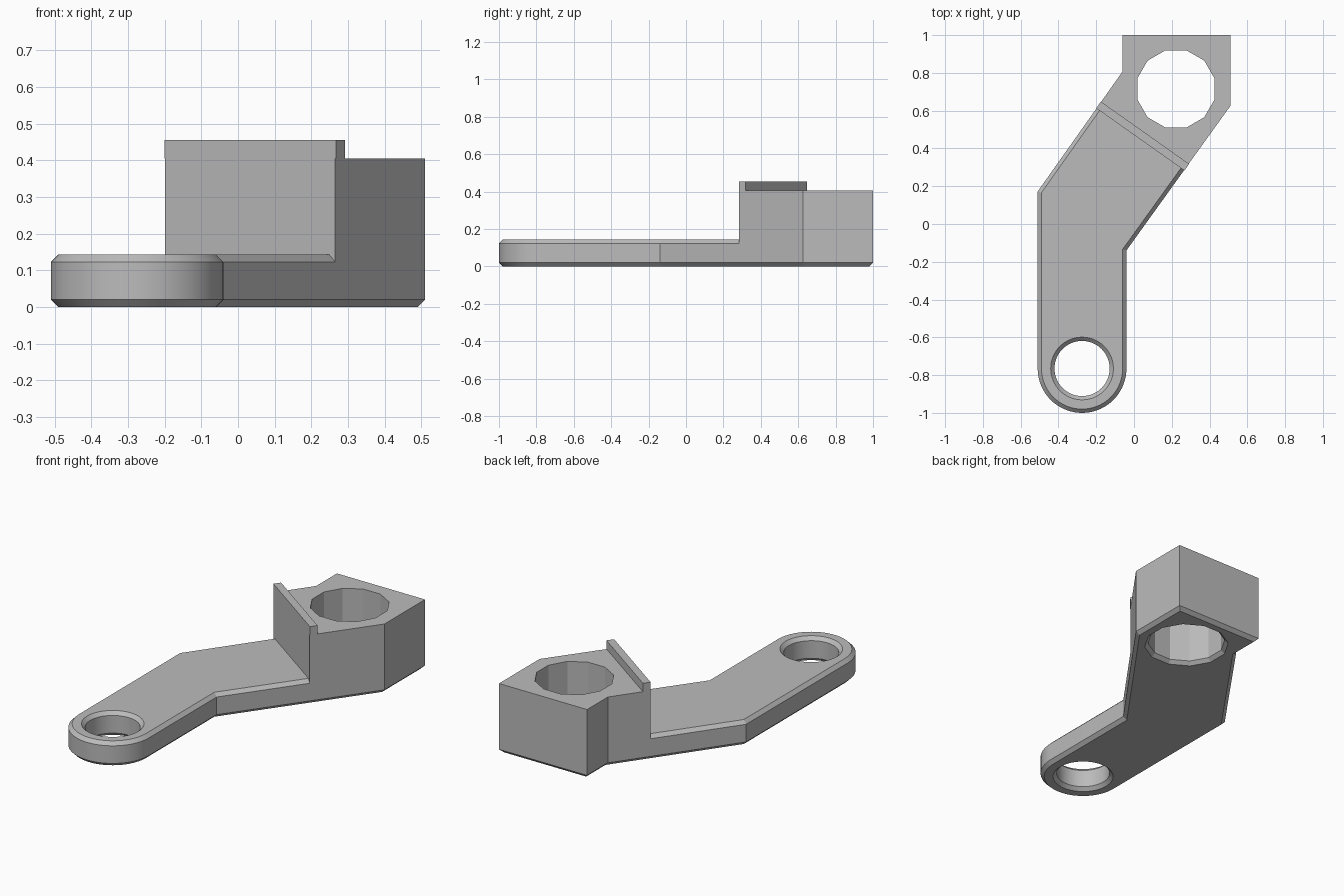
import bpy, bmesh, math
from mathutils import Vector

if "Cube" in bpy.data.objects:
    bpy.data.objects.remove(bpy.data.objects["Cube"], do_unlink=True)

CHAMFER = 0.02
ARM_TOP, BLOCK_TOP, LIP_TOP = 0.143, 0.405, 0.455
EYE = Vector((-0.275, -0.765, 0))       # centre of the small round hole
SOCKET = Vector((0.222, 0.715, 0))      # centre of the twelve-sided hole
WALL_A, WALL_B = Vector((-0.2, 0.613, 0)), Vector((0.267, 0.283, 0))
WALL_NORMAL = Vector((WALL_A.y - WALL_B.y, WALL_B.x - WALL_A.x, 0)).normalized()

grey = bpy.data.materials.new("plain grey")
grey.use_nodes = True
grey.diffuse_color = (0.5, 0.5, 0.5, 1)
grey.node_tree.nodes["Principled BSDF"].inputs["Base Color"].default_value = (0.5, 0.5, 0.5, 1)


def finish(bm, name):
    bmesh.ops.recalc_face_normals(bm, faces=bm.faces)
    mesh = bpy.data.meshes.new(name)
    bm.to_mesh(mesh)
    bm.free()
    mesh.materials.append(grey)
    ob = bpy.data.objects.new(name, mesh)
    bpy.context.collection.objects.link(ob)
    return ob


def prism(outline, bottom, top, chamfer_levels=()):
    """Extrude a plan outline and chamfer its rims at the given heights."""
    bm = bmesh.new()
    face = bm.faces.new([bm.verts.new((x, y, bottom)) for x, y in outline])
    up = bmesh.ops.extrude_face_region(bm, geom=[face], use_keep_orig=True)["geom"]
    bmesh.ops.translate(bm, vec=(0, 0, top - bottom),
                        verts=[v for v in up if isinstance(v, bmesh.types.BMVert)])
    bmesh.ops.recalc_face_normals(bm, faces=bm.faces)
    rims = [e for e in bm.edges
            if any(all(abs(v.co.z - z) < 1e-5 for v in e.verts) for z in chamfer_levels)]
    if rims:
        bmesh.ops.bevel(bm, geom=rims, offset=CHAMFER, segments=1,
                        affect='EDGES', profile=0.5)
    return bm


def split(bm, keep_back, cap):
    """Cut a shape along the block's front wall and keep one side."""
    cut = bmesh.ops.bisect_plane(bm, geom=bm.verts[:] + bm.edges[:] + bm.faces[:],
                                 plane_co=WALL_A, plane_no=WALL_NORMAL,
                                 clear_inner=keep_back, clear_outer=not keep_back)
    if cap:
        edges = [g for g in cut["geom_cut"] if isinstance(g, bmesh.types.BMEdge)]
        bmesh.ops.contextual_create(bm, geom=edges)
    return bm


def drill(ob, centre, rings, sides, turn):
    """Cut a turned hole described by (radius, height) rings."""
    bm = bmesh.new()
    loops = []
    for r, z in rings:
        angles = [turn + math.tau * i / sides for i in range(sides)]
        loops.append([bm.verts.new(centre + Vector((r * math.cos(a), r * math.sin(a), z)))
                      for a in angles])
    for low, high in zip(loops, loops[1:]):
        for i in range(sides):
            j = (i + 1) % sides
            bm.faces.new((low[i], low[j], high[j], high[i]))
    bm.faces.new(loops[0][::-1])
    bm.faces.new(loops[-1])
    cutter = finish(bm, "hole_cutter")
    cutter.hide_render = True
    mod = ob.modifiers.new("hole", 'BOOLEAN')
    mod.operation, mod.solver, mod.object = 'DIFFERENCE', 'EXACT', cutter
    bpy.context.view_layer.objects.active = ob
    bpy.ops.object.modifier_apply(modifier=mod.name)
    bpy.data.objects.remove(cutter, do_unlink=True)


# Plan outline: rounded end, bent arm and five-sided head
R = 0.235
STEPS = 36
plan = [(EYE.x - R * math.cos(math.pi * i / STEPS), EYE.y - R * math.sin(math.pi * i / STEPS))
        for i in range(STEPS + 1)]
plan += [(-0.04, -0.14), (0.51, 0.625), (0.51, 1), (-0.06, 1), (-0.06, 0.808), (-0.51, 0.172)]

# Flat arm, chamfered above and below
arm = finish(split(prism(plan, 0, ARM_TOP, (0, ARM_TOP)), False, True), "bent_arm")
flare = 0.146 + CHAMFER
drill(arm, EYE, [(flare + CHAMFER, -CHAMFER), (flare, 0), (0.146, CHAMFER),
                 (0.146, ARM_TOP - CHAMFER), (flare, ARM_TOP),
                 (flare + CHAMFER, ARM_TOP + CHAMFER)], 64, 0)

# Tall head block, chamfered only below
block = finish(split(prism(plan, 0, BLOCK_TOP, (0,)), True, True), "head_block")
drill(block, SOCKET, [(0.212 + 2 * CHAMFER, -CHAMFER), (0.212 + CHAMFER, 0),
                      (0.212, CHAMFER), (0.212, BLOCK_TOP + 0.1)], 12, math.pi / 12)

# Thin raised lip along the front wall
depth = WALL_NORMAL * 0.043
corners = [WALL_A, WALL_B, WALL_B + depth, WALL_A + depth]
lip = finish(prism([(c.x, c.y) for c in corners], BLOCK_TOP, LIP_TOP), "raised_lip")

for ob in (arm, block, lip):
    bpy.ops.object.select_all(action='DESELECT')
    ob.select_set(True)
    bpy.context.view_layer.objects.active = ob
    bpy.ops.object.shade_smooth_by_angle(angle=math.radians(20))
